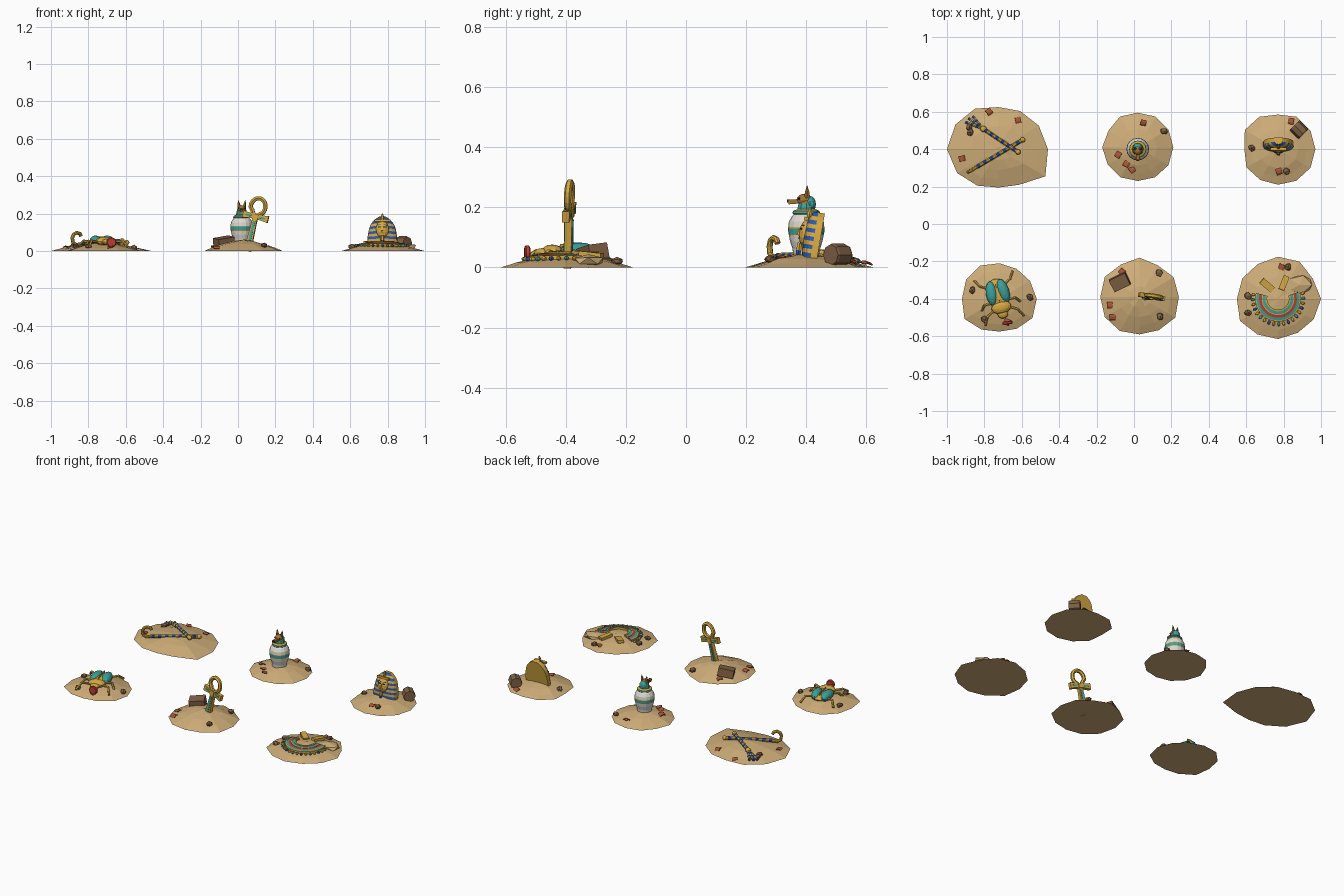
import bpy, bmesh, math, random
from mathutils import Vector, Matrix, Euler

if "Cube" in bpy.data.objects:
    bpy.data.objects.remove(bpy.data.objects["Cube"])
random.seed(4)
PI = math.pi

COLORS = {"sand": (.62, .42, .19), "gold": (.66, .39, .055), "turquoise": (.045, .36, .33),
          "lapis_blue": (.025, .10, .43), "carnelian_red": (.52, .05, .03), "terracotta": (.40, .09, .035),
          "alabaster": (.74, .71, .65), "brown_stone": (.22, .12, .06), "dark": (.02, .018, .015),
          "bronze": (.36, .17, .035)}
MATS = {}
for n, c in COLORS.items():
    MATS[n] = bpy.data.materials.new(n)
    MATS[n].diffuse_color = (*c, 1)


def build(name, verts, faces, colors, idx=None):
    me = bpy.data.meshes.new(name)
    me.from_pydata([tuple(v) for v in verts], [], faces)
    for c in colors:
        me.materials.append(MATS[c])
    if idx:
        for p, i in zip(me.polygons, idx):
            p.material_index = i
    bm = bmesh.new(); bm.from_mesh(me)
    bmesh.ops.recalc_face_normals(bm, faces=bm.faces)
    bm.to_mesh(me); bm.free()
    ob = bpy.data.objects.new(name, me)
    bpy.context.collection.objects.link(ob)
    return ob


def place(obs, loc, rot=(0, 0, 0)):
    m = Matrix.Translation(loc) @ Euler(rot).to_matrix().to_4x4()
    for o in obs:
        o.matrix_basis = m @ o.matrix_basis


def box(name, size, loc, color, rot=(0, 0, 0)):
    v = [(x * size[0] / 2, y * size[1] / 2, z * size[2] / 2) for x in (-1, 1) for y in (-1, 1) for z in (-1, 1)]
    f = [(0, 1, 3, 2), (4, 6, 7, 5), (0, 4, 5, 1), (2, 3, 7, 6), (0, 2, 6, 4), (1, 5, 7, 3)]
    o = build(name, v, f, [color])
    place([o], loc, rot)
    return o


def rings_mesh(name, rings, colors, closed=False):
    """Skin a list of equal-length rings; colour cycles per segment."""
    n, k = len(rings[0]), len(rings)
    f, idx = [], []
    for i in range(k if closed else k - 1):
        j = (i + 1) % k
        for a in range(n):
            b = (a + 1) % n
            f.append((i * n + a, i * n + b, j * n + b, j * n + a)); idx.append(i % len(colors))
    if not closed:
        f += [tuple(range(n)), tuple(range((k - 1) * n, k * n))]
        idx += [0, (k - 2) % len(colors)]
    return build(name, [p for r in rings for p in r], f, colors, idx)


def tube(name, pts, r, colors, sides=6, ref=(0, 0, 1), closed=False):
    pts, rings, k = [Vector(p) for p in pts], [], len(pts)
    for i, p in enumerate(pts):
        t = pts[(i + 1) % k] - pts[i - 1] if closed else pts[min(i + 1, k - 1)] - pts[max(i - 1, 0)]
        u = t.cross(Vector(ref)).normalized(); v = u.cross(t).normalized()
        rings.append([p + r * (u * math.cos(2 * PI * (s + .5) / sides) + v * math.sin(2 * PI * (s + .5) / sides))
                      for s in range(sides)])
    return rings_mesh(name, rings, colors, closed)


def lathe(name, prof, colors, sides=16):
    return rings_mesh(name, [[(r * math.cos(2 * PI * s / sides), r * math.sin(2 * PI * s / sides), z)
                              for s in range(sides)] for r, z in prof], colors)


def ball(name, size, loc, color, rot=(0, 0, 0), seg=12, jitter=0):
    bm = bmesh.new()
    if jitter:
        bmesh.ops.create_icosphere(bm, subdivisions=1, radius=1)
    else:
        bmesh.ops.create_uvsphere(bm, u_segments=seg, v_segments=8, radius=1)
    for v in bm.verts:
        v.co = Vector([c * s for c, s in zip(v.co, size)]) * (1 + random.uniform(-jitter, jitter))
    me = bpy.data.meshes.new(name); bm.to_mesh(me); bm.free()
    me.materials.append(MATS[color])
    o = bpy.data.objects.new(name, me); bpy.context.collection.objects.link(o)
    place([o], loc, rot)
    return o


# Sand mounds: centre, height, outline radii every 30 degrees
MOUNDS = {
    "crook": (-.725, .40, .045, [.265, .25, .235, .225, .25, .265, .275, .255, .225, .205, .22, .29]),
    "jar": (.02, .41, .05, [.19, .19, .19, .185, .19, .18, .19, .185, .185, .18, .185, .19]),
    "mask": (.77, .40, .045, [.2, .2, .2, .185, .2, .205, .18, .195, .19, .19, .195, .2]),
    "scarab": (-.72, -.40, .045, [.2, .19, .185, .19, .205, .205, .2, .215, .19, .175, .185, .205]),
    "ankh": (.03, -.39, .06, [.21, .21, .195, .21, .2, .215, .21, .215, .21, .2, .205, .22]),
    "collar": (.77, -.40, .045, [.23, .215, .23, .225, .215, .22, .22, .235, .22, .215, .21, .22])}


def ground(m, x, y):
    cx, cy, h, R = MOUNDS[m]
    a = (math.atan2(y - cy, x - cx) / (PI / 6)) % 12
    i = int(a) % 12
    r = R[i] + (R[(i + 1) % 12] - R[i]) * (a % 1)
    return max(0, h * (1 - min(1, math.hypot(x - cx, y - cy) / r) ** 1.6))


for m, (cx, cy, h, R) in MOUNDS.items():
    rings = []
    for t in (1, .78, .54, .28, .05):
        ring = []
        for i, r in enumerate(R):
            a = i * PI / 6
            x, y = cx + r * t * math.cos(a), cy + r * t * math.sin(a)
            ring.append((x, y, 0 if t == 1 else ground(m, x, y) + random.uniform(-.003, .002)))
        rings.append(ring)
    rings_mesh(m + "_sand_mound", rings, ["sand"])

# Scattered stones and pottery sherds
STONES = [("crook", -.88, .52), ("crook", -.875, .49), ("jar", .16, .495), ("mask", .63, .405), ("mask", .815, .28),
          ("scarab", -.865, -.355), ("scarab", -.555, -.392), ("scarab", -.80, -.51), ("ankh", .135, -.262),
          ("ankh", .14, -.495), ("collar", .61, -.385), ("collar", .61, -.475), ("collar", .825, -.23)]
for m, x, y in STONES:
    ball("stone", (.022, .019, .015), (x, y, ground(m, x, y) + .006), "brown_stone", (0, 0, random.random() * 6), jitter=.15)
SHERDS = [("crook", -.775, .60), ("crook", -.62, .555), ("crook", -.92, .35), ("jar", .05, .54), ("jar", -.085, .37),
          ("jar", -.04, .32), ("jar", -.01, .29), ("mask", .84, .55), ("mask", .775, .28), ("ankh", -.13, -.435),
          ("ankh", -.115, -.50), ("ankh", -.065, -.255), ("collar", .79, -.23), ("scarab", -.68, -.525)]
for m, x, y in SHERDS:
    rings = [[(.024 * math.sin(a) * q, s * .015, .024 * math.cos(a) * q - .018) for s, q in ((-1, 1), (1, 1), (1, .8), (-1, .8))]
             for a in (-.8, -.25, .3, .8)]
    place([rings_mesh("pottery_sherd", rings, ["terracotta"])], (x, y, ground(m, x, y) + .006),
          (random.uniform(-.3, .3), random.uniform(-.3, .3), random.random() * 6))


# Crook and flail
def lerp(a, b, n):
    return [Vector(a).lerp(Vector(b), i / n) for i in range(n + 1)]


tube("crook_staff", lerp((-.84, .305, .038), (-.595, .45, .045), 14), .011, ["lapis_blue", "gold"], 8)
hook = [(-.835, .308, .037), (-.865, .29, .034), (-.882, .28, .045), (-.886, .278, .07), (-.878, .282, .09),
        (-.862, .291, .098), (-.846, .301, .093), (-.84, .305, .08)]
tube("crook_hook", hook, .010, ["gold"], 8, ref=(.5, -.86, 0))
ball("crook_cap", (.014, .014, .014), (-.595, .45, .045), "gold")
tube("flail_handle", lerp((-.62, .385, .055), (-.80, .505, .045), 12), .011, ["gold", "lapis_blue"], 8)
ball("flail_cap", (.014, .014, .014), (-.62, .385, .055), "gold")
ball("flail_joint", (.017, .017, .014), (-.805, .508, .043), "gold")
for ex, ey in ((-.90, .545), (-.885, .565), (-.862, .575)):
    tube("flail_strand", lerp((-.805, .508, .043), (ex, ey, .02), 7), .0085, ["lapis_blue", "gold"], 6)

# Canopic jar with animal-headed lid
jar = [lathe("jar_body", [(.042, -.01), (.046, .02), (.054, .045), (.058, .066), (.0595, .07), (.0605, .088), (.06, .092),
                          (.058, .11), (.048, .128), (.042, .134), (.046, .138), (.044, .146), (.030, .152)],
             ["alabaster"] * 3 + ["gold", "turquoise", "gold"] + ["alabaster"] * 3 + ["gold", "turquoise", "gold"]),
       lathe("lid_neck", [(.032, .148), (.027, .17), (.02, .185)], ["turquoise", "bronze"], 10),
       ball("lid_headdress", (.026, .02, .028), (0, .012, .168), "turquoise"),
       ball("lid_head", (.023, .026, .021), (0, -.006, .182), "bronze"),
       box("lid_snout", (.018, .042, .015), (0, -.038, .177), "bronze", (.08, 0, 0)),
       box("lid_nose", (.015, .008, .011), (0, -.06, .179), "dark")]
for s in (-1, 1):
    ear = lathe("lid_ear", [(.010, 0), (.008, .018), (.001, .04)], ["bronze"], 5)
    place([ear], (s * .014, .003, .19), (0, s * .12, 0))
    jar += [ear, ball("lid_eye", (.004, .004, .004), (s * .017, -.024, .187), "dark", seg=6)]
place(jar, (.02, .40, .042))

# Burial mask: lofted headdress, striped in front and plain behind
outline = [(.080, .030), (.081, .030), (.081, .031), (.080, .033), (.079, .034), (.077, .035), (.075, .036), (.072, .036),
           (.068, .035), (.062, .033), (.053, .029), (.040, .022), (.020, .014)]
H, N = .165, 8
verts, faces, idx = [], [], []
for i, (w, d) in enumerate(outline):
    z = H * i / 12
    verts += [(w * math.cos(PI * k / N), -d * math.sin(PI * k / N), z) for k in range(N + 1)]
    verts += [(-w, .022, z), (w, .022, z)]
S = N + 3
for i in range(12):
    for k in range(S):
        faces.append((i * S + k, i * S + (k + 1) % S, (i + 1) * S + (k + 1) % S, (i + 1) * S + k))
        idx.append(1 if k < N and i % 2 else 0)
faces += [tuple(range(S)), tuple(range(12 * S, 13 * S))]; idx += [0, 0]
mask = [build("mask_headdress", verts, faces, ["gold", "lapis_blue"], idx),
        ball("mask_face", (.036, .024, .046), (0, -.028, .092), "gold"),
        box("mask_brow_band", (.085, .014, .012), (0, -.036, .138), "gold"),
        box("mask_nose", (.009, .010, .022), (0, -.052, .09), "gold", (-.2, 0, 0)),
        box("mask_mouth", (.018, .005, .004), (0, -.049, .071), "bronze"),
        lathe("mask_beard", [(.007, .012), (.010, .03), (.009, .055)], ["lapis_blue", "gold"], 6),
        lathe("mask_cobra", [(.007, .135), (.010, .155), (.003, .178)], ["gold"], 6)]
place(mask[-2:-1], (0, -.043, 0))
place(mask[-1:], (0, -.028, 0))
for s in (-1, 1):
    mask += [box("mask_eye", (.017, .005, .006), (s * .015, -.047, .102), "dark", (0, 0, s * .3)),
             box("mask_eyebrow", (.020, .005, .004), (s * .016, -.043, .114), "lapis_blue", (0, 0, s * .3))]
place(mask, (.772, .412, .02), (-.17, 0, 0))
drum = lathe("fallen_column_drum", [(.035, -.034), (.038, -.026), (.038, .026), (.035, .034)], ["brown_stone"], 8)
place([drum], (.882, .505, .042), (PI / 2, 0, PI / 4))

# Scarab beetle
bug = [ball("scarab_body", (.062, .085, .024), (0, .01, .012), "gold"),
       ball("scarab_thorax", (.054, .036, .024), (0, -.062, .016), "gold"),
       ball("scarab_head", (.029, .025, .016), (0, -.098, .012), "gold"),
       box("scarab_wing_seam", (.005, .10, .012), (0, .015, .036), "gold")]
for s in (-1, 1):
    bug.append(ball("scarab_wing", (.031, .066, .029), (s * .032, .022, .018), "turquoise", (0, 0, s * .1)))
    for y0, y1, y2 in ((-.07, -.095, -.135), (-.03, -.03, -.055), (.05, .075, .11)):
        bug.append(tube("scarab_leg", [(s * .04, y0, .012), (s * .085, y1, .018), (s * .105, y2, -.012)], .0075, ["gold"]))
place(bug, (-.725, -.385, .036), (0, 0, .25))
disc = lathe("sun_disc", [(.022, -.009), (.027, -.005), (.027, .005), (.022, .009)], ["carnelian_red"], 14)
place([disc], (-.677, -.528, .046), (PI / 2, 0, .1))

# Leaning ankh
loop = [(.040 * math.sin(a) * (1 - .25 * (math.cos(a) < -.5)), 0, .222 + .047 * math.cos(a))
        for a in [2 * PI * i / 18 for i in range(18)]]
ankh = [tube("ankh_loop", loop, .0125, ["gold"], 6, (0, 1, 0), True),
        rings_mesh("ankh_stem", [[(sx * w, sy * .012, z) for sx, sy in ((-1, -1), (1, -1), (1, 1), (-1, 1))]
                                 for w, z in ((.019, -.02), (.012, .165))], ["gold"]),
        box("ankh_stem_inlay", (.013, .030, .115), (0, 0, .085), "turquoise"),
        box("ankh_hub", (.03, .032, .03), (0, 0, .168), "gold")]
for s in (-1, 1):
    ankh += [rings_mesh("ankh_arm", [[(s * x, sy * .012, .168 + sz * h) for sy, sz in ((-1, -1), (1, -1), (1, 1), (-1, 1))]
                                     for x, h in ((.0, .010), (.07, .019))], ["gold"]),
             box("ankh_arm_inlay", (.03, .028, .010), (s * .038, 0, .168), "turquoise")]
place(ankh, (.055, -.392, .02), (-.06, .23, -.17))
box("fallen_block", (.095, .07, .05), (-.075, -.31, .048), "brown_stone", (.12, -.15, .45))

# Broad collar lying on the sand
CX, CY = .77, -.40


def on_sand(r, a, dz):
    x, y = CX + r * math.cos(a), CY + r * math.sin(a)
    return (x, y, ground("collar", x, y) + dz)


A0, A1 = math.radians(165), math.radians(378)
for r0, r1, c, up in ((.058, .067, "gold", .013), (.067, .082, "turquoise", .010), (.082, .087, "gold", .012),
                      (.087, .101, "carnelian_red", .010), (.101, .115, "turquoise", .010), (.115, .122, "gold", .012)):
    rings = []
    for i in range(25):
        a = A0 + (A1 - A0) * i / 24
        rings.append([on_sand(r0, a, -.006), on_sand(r1, a, -.006), on_sand(r1, a, up), on_sand(r0, a, up)])
    rings_mesh("collar_band_" + c, rings, [c])
for i in range(19):
    a = A0 + (A1 - A0) * (i + .5) / 19
    ball("collar_drop_bead", (.012, .0075, .007), on_sand(.135, a, .005), ("gold", "turquoise", "gold", "lapis_blue")[i % 4],
         (0, 0, a), seg=8)
box("collar_clasp_left", (.078, .036, .018), (.712, -.328, .040), "gold", (0, .1, -.7))
box("collar_clasp_right", (.078, .032, .018), (.802, -.315, .042), "gold", (0, .1, 1.2))
ball("sand_drift", (.07, .055, .022), (.885, -.325, .022), "sand", jitter=.1)

for m in bpy.data.materials:
    if m.users and not m.is_grease_pencil:
        m.use_nodes = True
        m.node_tree.nodes["Principled BSDF"].inputs["Base Color"].default_value = m.diffuse_color
